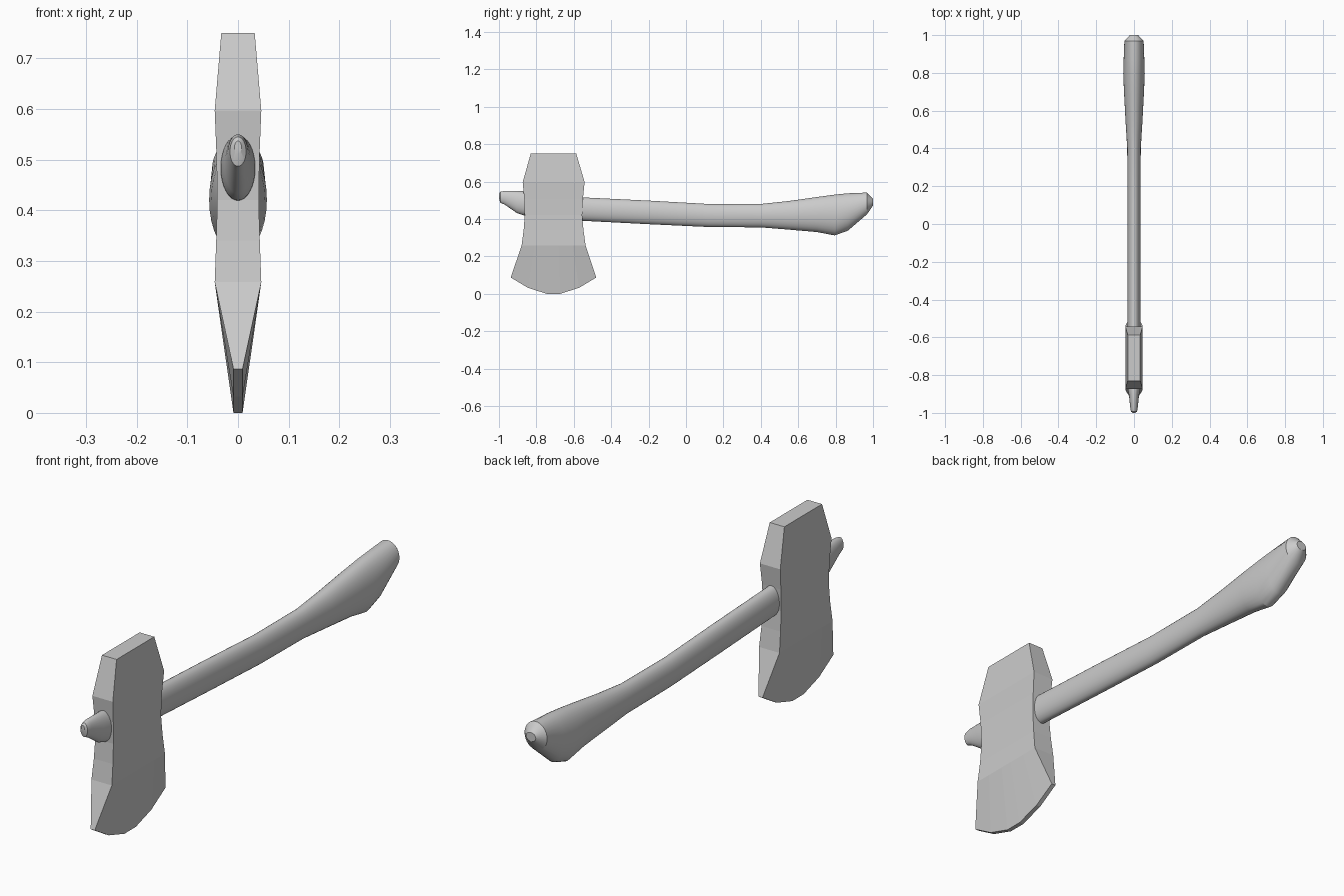
import bpy, bmesh, math

if "Cube" in bpy.data.objects:
    bpy.data.objects.remove(bpy.data.objects["Cube"])


def finish(name, bm, angle):
    bmesh.ops.recalc_face_normals(bm, faces=bm.faces)
    me = bpy.data.meshes.new(name)
    bm.to_mesh(me)
    bm.free()
    ob = bpy.data.objects.new(name, me)
    bpy.context.collection.objects.link(ob)
    if angle:
        bpy.ops.object.select_all(action='DESELECT')
        ob.select_set(True)
        bpy.context.view_layer.objects.active = ob
        bpy.ops.object.shade_smooth_by_angle(angle=math.radians(angle))
    return ob


def loft(bm, rings):
    # bridge closed rings of points and cap both ends
    loops = [[bm.verts.new(p) for p in r] for r in rings]
    n = len(loops[0])
    for a, b in zip(loops, loops[1:]):
        for i in range(n):
            j = (i + 1) % n
            bm.faces.new((a[i], a[j], b[j], b[i]))
    bm.faces.new(loops[0])
    bm.faces.new(loops[-1])


# Handle: oval rings (y, z top, z bottom, half width)
sections = [
    (-1.0, 0.537, 0.511, 0.007), (-0.993, 0.545, 0.487, 0.016),
    (-0.97, 0.55, 0.477, 0.020), (-0.905, 0.55, 0.432, 0.027),
    (-0.87, 0.548, 0.42, 0.034), (-0.55, 0.515, 0.39, 0.034),
    (-0.2, 0.498, 0.372, 0.034), (0.12, 0.48, 0.357, 0.034),
    (0.4, 0.48, 0.355, 0.036), (0.55, 0.496, 0.343, 0.045),
    (0.7, 0.517, 0.33, 0.053), (0.795, 0.53, 0.312, 0.057),
    (0.865, 0.537, 0.337, 0.055), (0.968, 0.541, 0.425, 0.051),
    (1.0, 0.508, 0.472, 0.022),
]
SIDES = 32
rings = []
for y, top, bot, hw in sections:
    zc, hz = (top + bot) / 2, (top - bot) / 2
    rings.append([(hw * math.cos(2 * math.pi * i / SIDES), y,
                   zc + hz * math.sin(2 * math.pi * i / SIDES))
                  for i in range(SIDES)])
bm = bmesh.new()
loft(bm, rings)
finish("handle", bm, 25)

# Axe head: levels (z, y min, y max, half thickness), rounded cutting edge last
levels = [
    (0.75, -0.83, -0.587, 0.033), (0.597, -0.873, -0.542, 0.046),
    (0.51, -0.865, -0.551, 0.0425), (0.42, -0.862, -0.555, 0.041),
    (0.34, -0.868, -0.548, 0.043), (0.258, -0.879, -0.537, 0.046),
    (0.0, -0.937, -0.48, 0.009),
]
edge_z = [0.09, 0.035, 0.003, 0.003, 0.035, 0.09]
edge_t = [0, 0.2, 0.42, 0.58, 0.8, 1]
rings = []
for k, (z, y0, y1, hw) in enumerate(levels):
    side = []
    for t, ez in zip(edge_t, edge_z):
        zz = max(ez - 0.003, 0) if k == len(levels) - 1 else z
        side.append((y0 + (y1 - y0) * t, zz))
    rings.append([(hw, y, q) for y, q in side]
                 + [(-hw, y, q) for y, q in reversed(side)])
bm = bmesh.new()
loft(bm, rings)
# The cutting edge follows the arc, so replace its cap with flat strips
bm.faces.ensure_lookup_table()
bmesh.ops.delete(bm, geom=[bm.faces[-1]], context='FACES_ONLY')
bm.verts.ensure_lookup_table()
edge = list(bm.verts)[-12:]
for i in range(5):
    bm.faces.new((edge[i], edge[i + 1], edge[10 - i], edge[11 - i]))
finish("axe_head", bm, 0)
